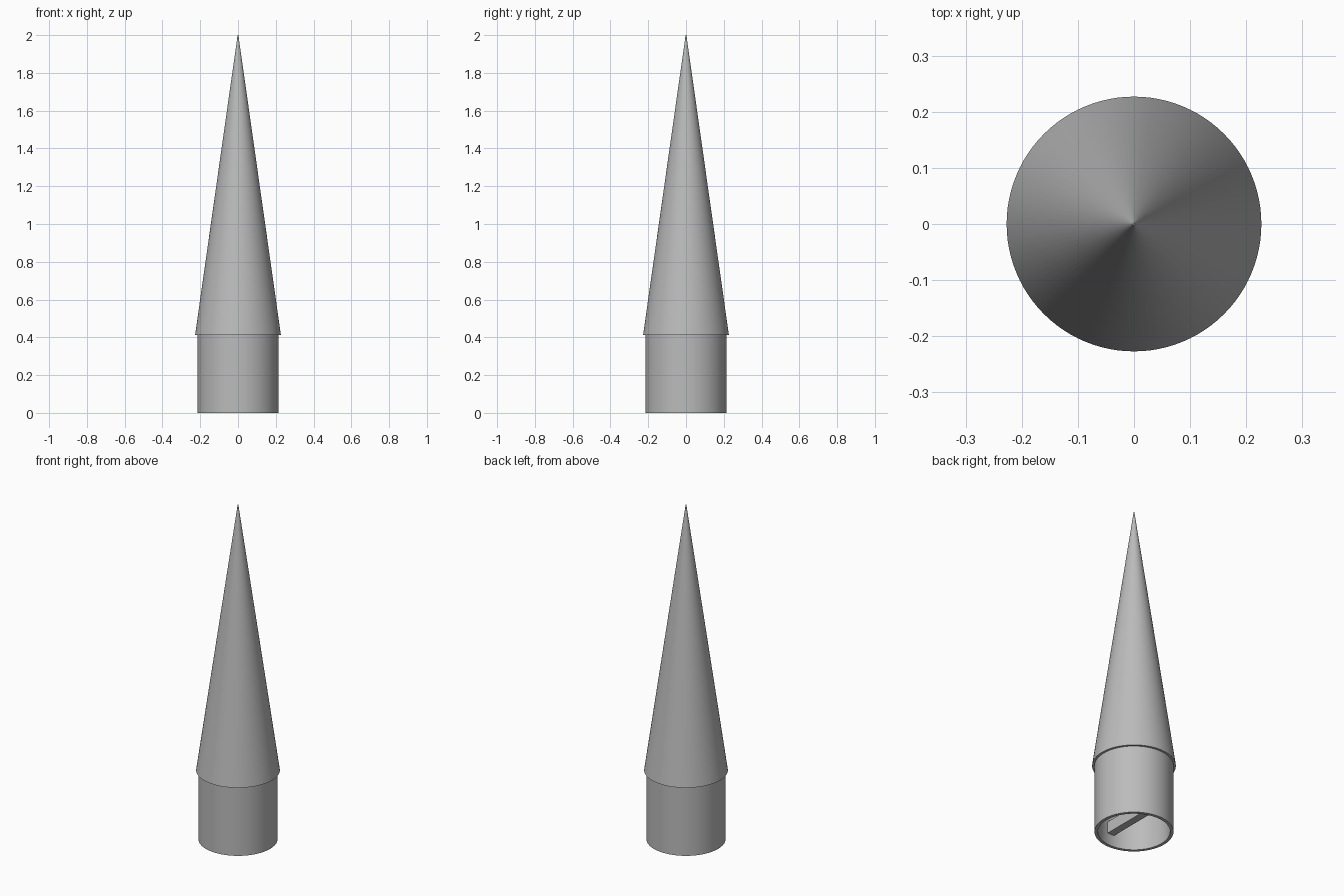
import bpy
import bmesh
import math

default = bpy.data.objects.get("Cube")
if default:
    bpy.data.objects.remove(default, do_unlink=True)

SEGMENTS = 96
JOINT = 0.413          # height where cone meets shoulder
CONE_R, OUTER_R, INNER_R = 0.227, 0.214, 0.196

grey = bpy.data.materials.new("plain_grey")
grey.use_nodes = True
colour = (0.5, 0.5, 0.5, 1)
grey.diffuse_color = colour
grey.node_tree.nodes["Principled BSDF"].inputs["Base Color"].default_value = colour


def finish(name, bm):
    """Turn a bmesh into a named, coloured, smooth-shaded object."""
    bmesh.ops.remove_doubles(bm, verts=bm.verts, dist=1e-5)
    bmesh.ops.recalc_face_normals(bm, faces=bm.faces)
    mesh = bpy.data.meshes.new(name)
    bm.to_mesh(mesh)
    bm.free()
    mesh.materials.append(grey)
    obj = bpy.data.objects.new(name, mesh)
    bpy.context.collection.objects.link(obj)
    bpy.ops.object.select_all(action='DESELECT')
    obj.select_set(True)
    bpy.context.view_layer.objects.active = obj
    bpy.ops.object.shade_smooth_by_angle(angle=math.radians(30))
    return obj


def lathe(name, profile):
    """Spin a list of (radius, height) points around z."""
    bm = bmesh.new()
    verts = [bm.verts.new((r, 0, z)) for r, z in profile]
    edges = [bm.edges.new(pair) for pair in zip(verts, verts[1:])]
    bmesh.ops.spin(bm, geom=verts + edges, cent=(0, 0, 0), axis=(0, 0, 1),
                   angle=math.tau, steps=SEGMENTS, use_duplicate=False)
    return finish(name, bm)


# Hollow nose cone and shoulder tube in one shell
lathe("nose_cone", [
    (0, 2), (0.002, 2), (CONE_R, JOINT), (OUTER_R, JOINT),
    (OUTER_R, 0), (INNER_R, 0), (INNER_R, JOINT), (0, 1.82)])

# Anchor bar across the inside of the shoulder
bm = bmesh.new()
bmesh.ops.create_cube(bm, size=1)
bmesh.ops.scale(bm, vec=(0.045, 2 * INNER_R + 0.01, 0.07), verts=bm.verts)
bmesh.ops.translate(bm, vec=(0, 0, 0.105), verts=bm.verts)
finish("anchor_bar", bm)
